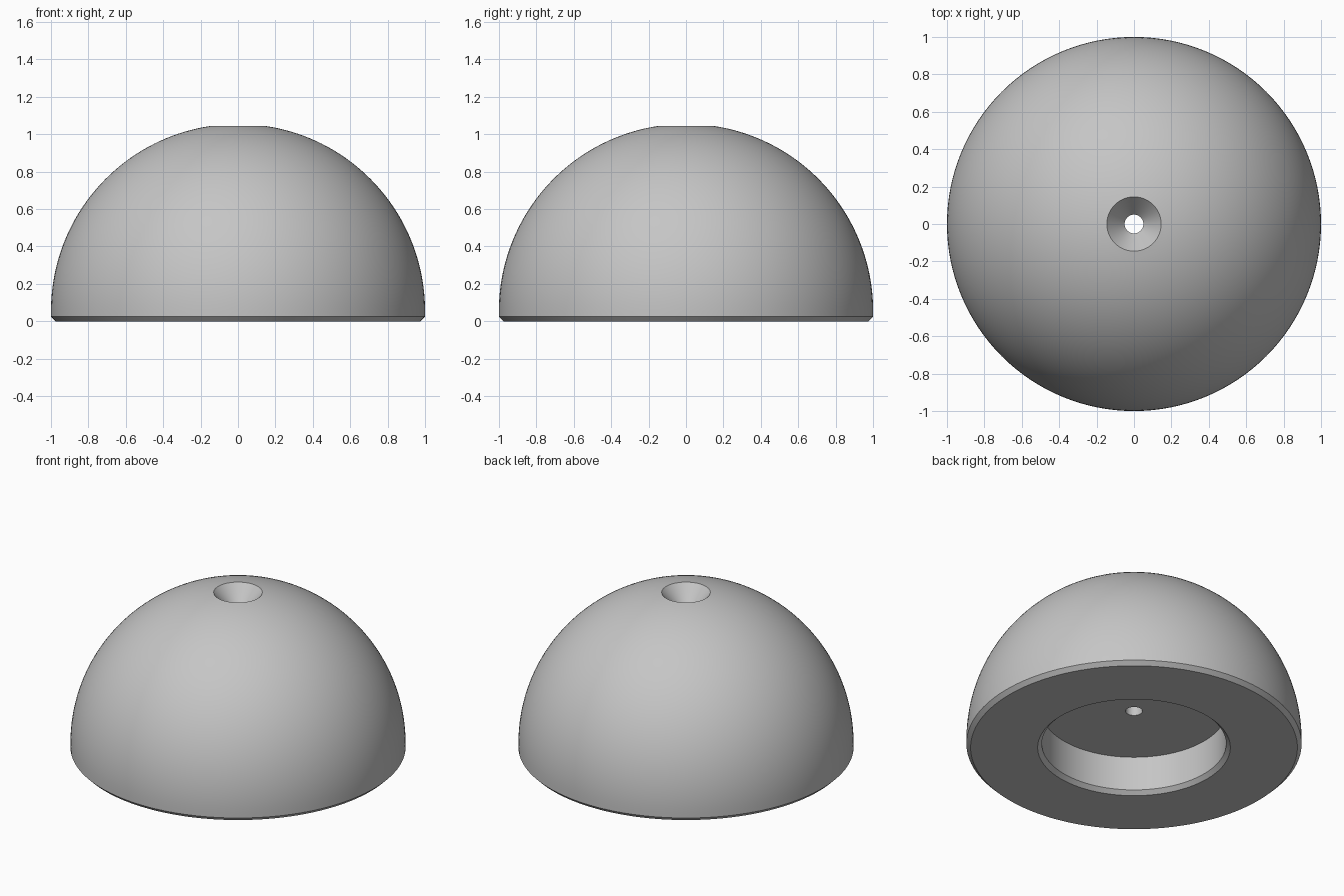
import bpy, bmesh
from math import sin, cos, pi, asin, radians

cube = bpy.data.objects.get("Cube")
if cube:
    bpy.data.objects.remove(cube, do_unlink=True)

STEPS = 128      # segments around the axis
ARC = 40         # segments up the dome
CHAMFER = 0.025
CENTRE_Z = 0.055
HOLE_R, SINK_R = 0.05, 0.145
RECESS_R, RECESS_Z = 0.55, 0.25
SINK_Z = 0.935

# Plain grey material
grey = bpy.data.materials.new("light_grey")
grey.use_nodes = True
colour = (0.56, 0.56, 0.56, 1)
grey.diffuse_color = colour
grey.node_tree.nodes["Principled BSDF"].inputs["Base Color"].default_value = colour

# Closed half section (radius, height): chamfered base, dome, countersunk hole, recess
top_angle = pi / 2 - asin(SINK_R)
profile = [(RECESS_R + CHAMFER, 0), (1 - CHAMFER, 0), (1, CHAMFER)]
for i in range(ARC + 1):
    a = top_angle * i / ARC
    profile.append((cos(a), CENTRE_Z + sin(a)))
profile += [(HOLE_R, SINK_Z), (HOLE_R, RECESS_Z),
            (RECESS_R, RECESS_Z), (RECESS_R, CHAMFER)]

# Revolve the section around the vertical axis
bm = bmesh.new()
verts = [bm.verts.new((r, 0, z)) for r, z in profile]
edges = [bm.edges.new((v, verts[(i + 1) % len(verts)])) for i, v in enumerate(verts)]
bmesh.ops.spin(bm, geom=verts + edges, cent=(0, 0, 0), axis=(0, 0, 1),
               angle=2 * pi, steps=STEPS, use_merge=True)
bmesh.ops.remove_doubles(bm, verts=bm.verts, dist=0.0001)
bmesh.ops.recalc_face_normals(bm, faces=bm.faces)

mesh = bpy.data.meshes.new("dome_body")
bm.to_mesh(mesh)
bm.free()
mesh.materials.append(grey)
dome = bpy.data.objects.new("dome_body", mesh)
bpy.context.collection.objects.link(dome)

# Smooth dome with crisp chamfer and hole edges
bpy.ops.object.select_all(action="DESELECT")
dome.select_set(True)
bpy.context.view_layer.objects.active = dome
bpy.ops.object.shade_smooth_by_angle(angle=radians(25))
